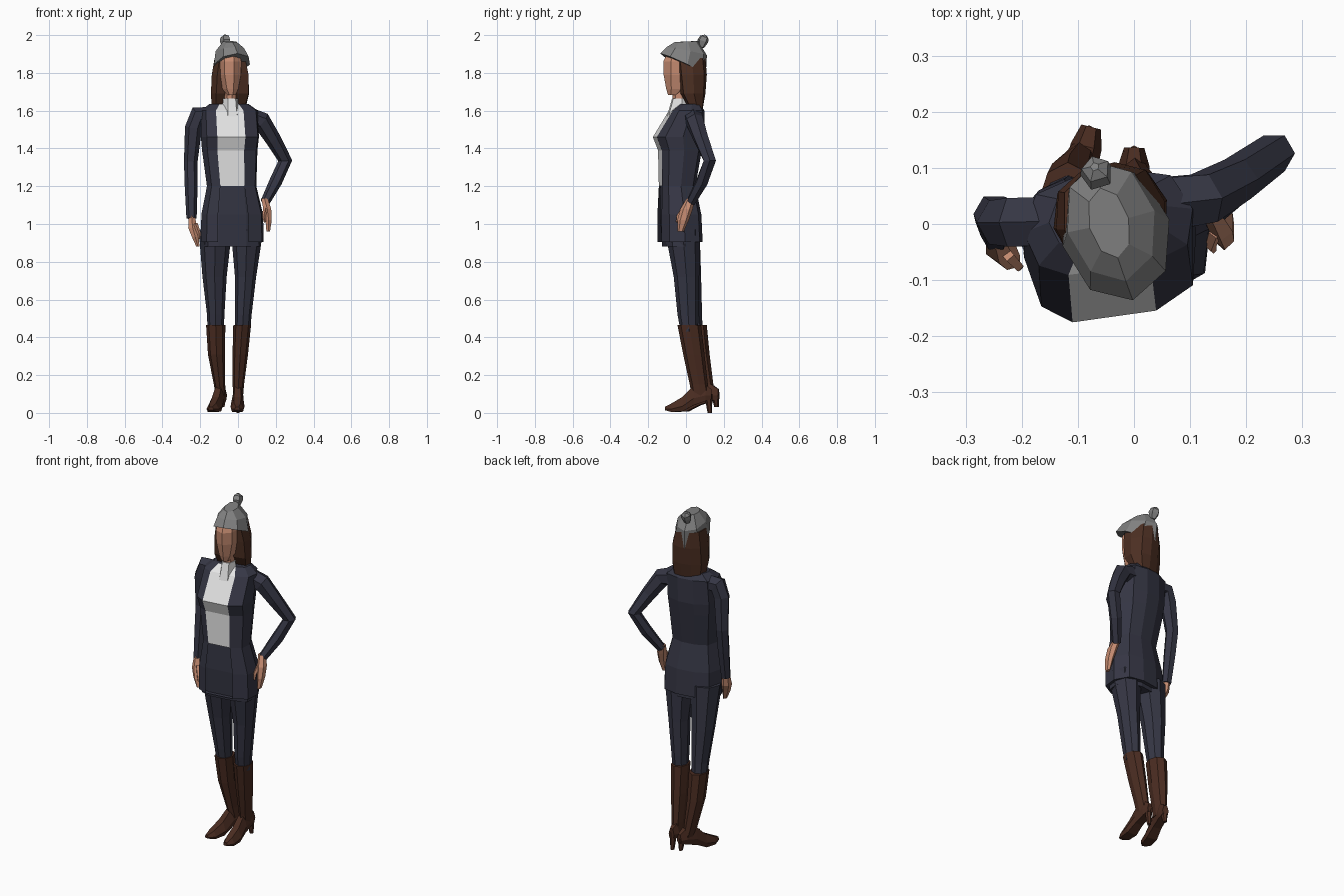
import bpy, math
from mathutils import Vector


def material(name, r, g, b):
    m = bpy.data.materials.new(name)
    m.diffuse_color = (r, g, b, 1)
    return m


navy = material("navy cloth", 0.036, 0.037, 0.058)
white = material("white knit", 0.78, 0.78, 0.78)
skin = material("skin", 0.56, 0.26, 0.165)
hair_brown = material("hair brown", 0.072, 0.028, 0.016)
boot_brown = material("boot leather", 0.068, 0.025, 0.015)
grey = material("grey wool", 0.22, 0.22, 0.22)


def ngon(n, phase=0.0):
    # Counter-clockwise, first point at the front (-y)
    return [(math.sin(2 * math.pi * (i + phase) / n),
             -math.cos(2 * math.pi * (i + phase) / n)) for i in range(n)]


OCT, HEX, HEX_FLAT = ngon(8), ngon(6), ngon(6, 0.5)
TORSO = [(-.55, -1), (.42, -1), (.88, -.72), (1, 0), (.8, .75), (.3, 1),
         (-.3, 1), (-.8, .75), (-1, 0), (-.88, -.72)]
HAIR = [(-.85, -1), (.85, -1), (1, -.2), (.8, .65), (.3, 1), (-.3, 1), (-.8, .65), (-1, -.2)]


def skin_rings(name, rings, mats, rule=None, caps=True):
    # Joins a list of point rings; rule(j, z) gives a material slot or None to leave a gap
    n = len(rings[0])
    verts = [p for ring in rings for p in ring]
    faces, slots = [], []
    for i in range(len(rings) - 1):
        for j in range(n):
            k = (j + 1) % n
            f = (i * n + j, i * n + k, (i + 1) * n + k, (i + 1) * n + j)
            s = rule(j, sum(verts[v][2] for v in f) / 4) if rule else 0
            if s is not None:
                faces.append(f)
                slots.append(s)
    if caps:
        faces += [tuple(reversed(range(n))), tuple(range(len(verts) - n, len(verts)))]
        slots += [0, 0]
    me = bpy.data.meshes.new(name)
    me.from_pydata(verts, [], faces)
    for m in mats:
        me.materials.append(m)
    for p, s in zip(me.polygons, slots):
        p.material_index = s
    ob = bpy.data.objects.new(name, me)
    bpy.context.collection.objects.link(ob)
    return ob


def loft(name, sections, mats, profile=OCT, turn=0, **kw):
    # section: z, centre x, half width, front y, back y, optional tilt; listed upward
    c, s = math.cos(math.radians(turn)), math.sin(math.radians(turn))
    rings = []
    for z, cx, rx, y0, y1, *t in sections:
        cy, ry = (y0 + y1) / 2, (y1 - y0) / 2
        tilt = t[0] if t else 0
        rings.append([(cx + c * u * rx - s * (cy + v * ry), s * u * rx + c * (cy + v * ry),
                       z + tilt * v) for u, v in profile])
    return skin_rings(name, rings, mats, **kw)


def tube(name, path, mats, n=6):
    # path point: x, y, z, radius
    pts = [Vector(p[:3]) for p in path]
    rings = []
    for i, p in enumerate(pts):
        d = (pts[min(i + 1, len(pts) - 1)] - pts[max(i - 1, 0)]).normalized()
        a = d.cross(Vector((0, 1, 0))).normalized()
        b = d.cross(a)
        r = path[i][3]
        rings.append([tuple(p + r * (a * math.cos(t) + b * math.sin(t)))
                      for t in (2 * math.pi * k / n for k in range(n))])
    return skin_rings(name, rings, mats)


# Jacket with shirt front; open below the waist at the front
def jacket_rule(j, z):
    if j == 0:
        return 1 if z > 1.2 else None
    return 0


loft("jacket_and_shirt", [
    (0.905, -.035, .168, -.140, .082), (1.05, -.035, .165, -.140, .075),
    (1.20, -.040, .132, -.135, .045), (1.39, -.048, .148, -.138, .078),
    (1.46, -.048, .155, -.165, .090), (1.60, -.045, .152, -.080, .092),
    (1.635, -.045, .105, -.035, .070)], [navy, white], TORSO, 8, rule=jacket_rule, caps=True)

# Trouser top seen through the open jacket
loft("trouser_hips", [
    (0.88, -.036, .155, -.115, .062), (1.05, -.036, .150, -.128, .060),
    (1.21, -.040, .122, -.128, .038)], [navy], TORSO, 8)

# Turtleneck collar, neck and head
loft("collar", [(1.57, -.045, .050, -.108, .03), (1.62, -.045, .043, -.092, .03),
                (1.665, -.045, .040, -.078, .02)], [white], HEX_FLAT, 10)
loft("neck", [(1.60, -.045, .032, -.070, .01), (1.74, -.045, .034, -.075, .02)], [skin], OCT, 10)
loft("head", [
    (1.683, -.050, .024, -.098, -.03), (1.715, -.050, .044, -.108, .03),
    (1.79, -.050, .063, -.122, .07), (1.86, -.050, .066, -.124, .08),
    (1.91, -.050, .055, -.100, .07)], [skin], OCT, 14)

# Hair falling to the shoulders
loft("hair", [
    (1.612, -.040, .092, .008, .085), (1.69, -.038, .104, -.035, .098),
    (1.79, -.038, .100, -.045, .106), (1.88, -.042, .082, -.050, .100)],
    [hair_brown], HAIR, 14)

# Knitted hat with a tilted rim and a bobble
loft("hat", [
    (1.845, -.036, .098, -.140, .108, -.058), (1.915, -.040, .080, -.105, .114, -.022),
    (1.966, -.044, .036, -.062, .066, .003)], [grey], OCT, 14)
tube("hat_bobble", [(-.063, .080, 1.935, .016), (-.066, .088, 1.968, .030),
                    (-.068, .098, 1.988, .026), (-.070, .102, 2.0, .008)], [grey], 5)

# Sleeves: one hanging, one bent with the hand on the hip
tube("right_sleeve", [
    (-.150, .005, 1.57, .050), (-.212, .003, 1.575, .050), (-.236, .003, 1.51, .045),
    (-.250, .018, 1.33, .036), (-.248, .002, 1.20, .034), (-.246, -.022, 1.03, .027)], [navy])
tube("left_sleeve", [
    (.050, .035, 1.565, .055), (.125, .046, 1.545, .050), (.185, .080, 1.45, .042),
    (.250, .126, 1.335, .037), (.200, .085, 1.225, .034), (.143, .025, 1.115, .025)], [navy])

# Hands
loft("right_hand", [
    (.880, -.212, .010, -.078, -.048), (.930, -.226, .020, -.082, -.030),
    (.980, -.240, .027, -.070, -.006), (1.045, -.246, .020, -.045, .000)], [skin], HEX)
loft("left_hand", [
    (.960, .160, .011, -.046, -.012), (1.020, .162, .019, -.046, .015),
    (1.080, .155, .024, -.030, .036), (1.135, .140, .020, .003, .046)], [skin], HEX)
tube("right_thumb", [(-.225, -.055, 1.00, .012), (-.206, -.075, .95, .010),
                     (-.203, -.078, .92, .005)], [skin], 4)
tube("left_thumb", [(.145, -.015, 1.08, .012), (.137, -.040, 1.04, .010),
                    (.142, -.048, 1.01, .005)], [skin], 4)

# Trouser legs
loft("right_leg", [
    (.43, -.118, .043, .000, .088), (.52, -.118, .046, -.020, .085),
    (.72, -.124, .064, -.055, .080), (.97, -.120, .088, -.110, .072)], [navy])
loft("left_leg", [
    (.43, .024, .041, -.028, .062), (.52, .028, .044, -.045, .068),
    (.72, .040, .056, -.065, .070), (.97, .048, .086, -.112, .075)], [navy])


# Heeled boots: shaft, foot and heel
def boot(side, shaft, heel, toe):
    loft(side + "_boot_shaft", shaft, [boot_brown])
    h, t = Vector((*heel, 0)), Vector((*toe, 0))
    d = (t - h).normalized()
    w = Vector((-d.y, d.x, 0))
    length = (t - h).length
    rings = []
    for f, lo, hi, half in [(-.06, .075, .125, .018), (.08, .062, .150, .028),
                            (.35, .040, .145, .030), (.60, .008, .085, .037),
                            (.85, .005, .050, .034), (1.0, .014, .032, .014)]:
        c = h + d * (f * length)
        rings.append([tuple(c + w * (u * half) + Vector((0, 0, lo + (hi - lo) * k)))
                      for u, k in ((-.8, 0), (.8, 0), (1, .35), (.5, 1), (-.5, 1), (-1, .35))])
    skin_rings(side + "_boot_foot", rings, [boot_brown])
    x, y = heel
    loft(side + "_boot_heel", [(0.0 if side == "left" else .03, x, .010, y - .008, y + .016),
                               (.10, x, .022, y - .025, y + .018)], [boot_brown], HEX)


boot("right", [(.09, -.090, .027, .060, .158), (.15, -.098, .030, .045, .145),
               (.31, -.114, .045, .005, .125), (.465, -.118, .051, -.018, .110)],
     (-.080, .158), (-.143, -.090))
boot("left", [(.09, .000, .027, .030, .126), (.15, .002, .030, .020, .116),
              (.31, .012, .041, -.015, .098), (.465, .022, .047, -.045, .080)],
     (.000, .122), (-.004, -.112))
